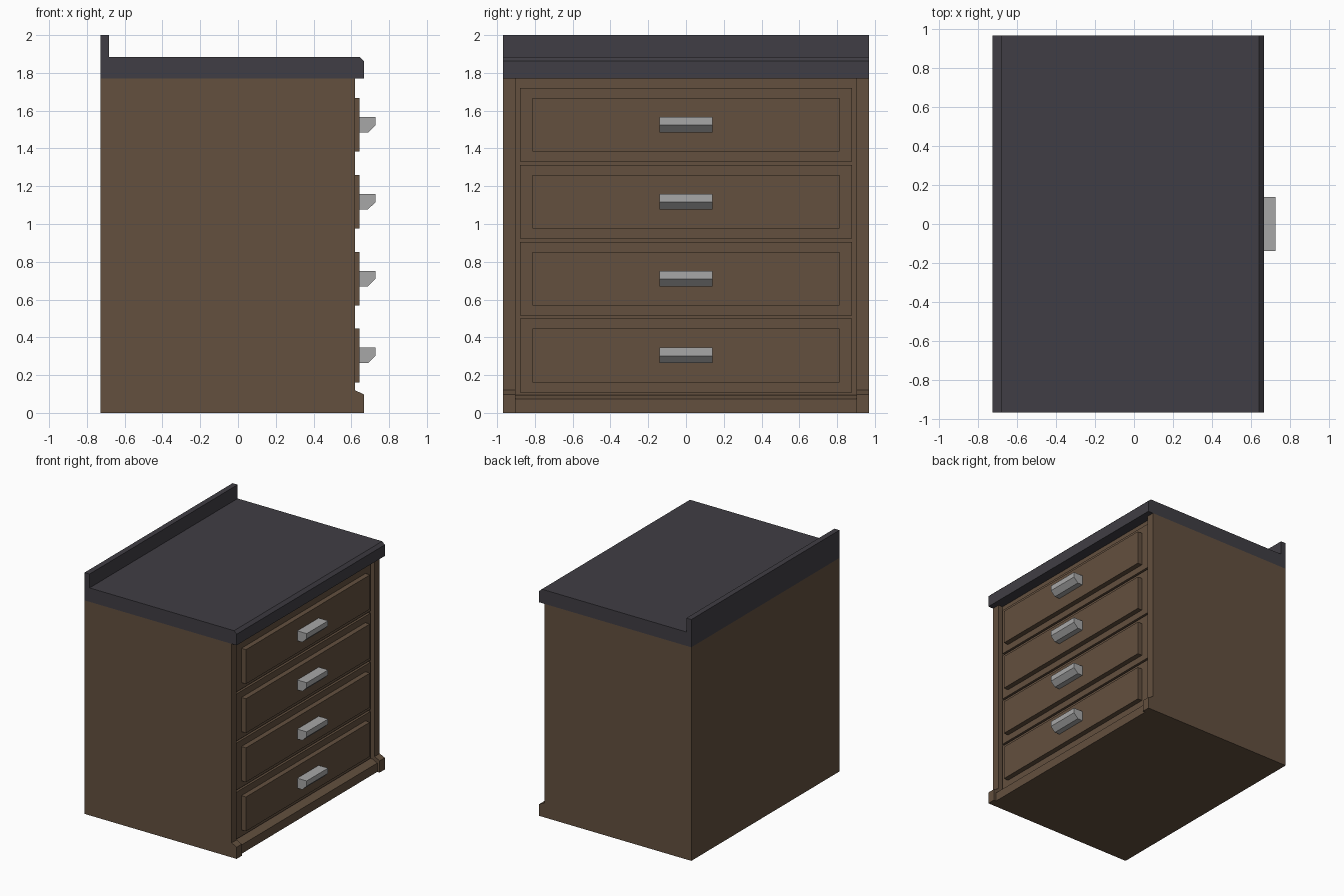
import bpy, bmesh

if "Cube" in bpy.data.objects:
    bpy.data.objects.remove(bpy.data.objects["Cube"])


def material(name, rgb):
    m = bpy.data.materials.new(name)
    m.diffuse_color = (*rgb, 1)
    m.use_nodes = True
    m.node_tree.nodes["Principled BSDF"].inputs["Base Color"].default_value = m.diffuse_color
    return m


WOOD = material("brown wood", (0.125, 0.080, 0.049))
STONE = material("dark stone", (0.051, 0.048, 0.058))
METAL = material("grey metal", (0.39, 0.39, 0.39))


def extrude(name, profile, y0, y1, mat):
    """Extrude an x-z profile along y."""
    bm = bmesh.new()
    face = bm.faces.new([bm.verts.new((x, y0, z)) for x, z in profile])
    geom = bmesh.ops.extrude_face_region(bm, geom=[face])["geom"]
    verts = [g for g in geom if isinstance(g, bmesh.types.BMVert)]
    bmesh.ops.translate(bm, verts=verts, vec=(0, y1 - y0, 0))
    bmesh.ops.recalc_face_normals(bm, faces=bm.faces)
    me = bpy.data.meshes.new(name)
    bm.to_mesh(me)
    bm.free()
    me.materials.append(mat)
    ob = bpy.data.objects.new(name, me)
    bpy.context.collection.objects.link(ob)
    return ob


def box(name, x0, x1, y0, y1, z0, z1, mat):
    return extrude(name, [(x0, z0), (x1, z0), (x1, z1), (x0, z1)], y0, y1, mat)


BACK, SIDE, POST = -0.728, 0.97, 0.903

# Cabinet body, recessed behind the drawer fronts
box("cabinet_body", BACK, 0.58, -POST, POST, 0, 1.77, WOOD)

# Side panels: front post and stepped foot in one profile
side = [(BACK, 0), (0.667, 0), (0.667, 0.097), (0.62, 0.12), (0.62, 1.77), (BACK, 1.77)]
extrude("left_side_panel", side, -SIDE, -POST, WOOD)
extrude("right_side_panel", side, POST, SIDE, WOOD)

# Skirting between the feet
extrude("skirting", [(0.58, 0), (0.645, 0), (0.645, 0.073), (0.60, 0.095), (0.58, 0.095)],
        -POST, POST, WOOD)

# Worktop with chamfered front edge and upstand at the back
extrude("worktop", [(BACK, 1.77), (0.667, 1.77), (0.667, 1.862), (0.643, 1.885),
                    (-0.682, 1.885), (-0.682, 2.0), (BACK, 2.0)], -SIDE, SIDE, STONE)

# Four drawers, each with a raised panel and a handle
for i in range(4):
    z = 0.304 + i * 0.407
    n = i + 1
    box(f"drawer_front_{n}", 0.57, 0.60, -0.878, 0.878, z - 0.195, z + 0.195, WOOD)
    box(f"drawer_panel_{n}", 0.595, 0.642, -0.812, 0.812, z - 0.142, z + 0.142, WOOD)
    extrude(f"drawer_handle_{n}", [(0.64, z - 0.041), (0.688, z - 0.041), (0.728, z - 0.002),
                                   (0.728, z + 0.041), (0.64, z + 0.041)], -0.14, 0.14, METAL)
